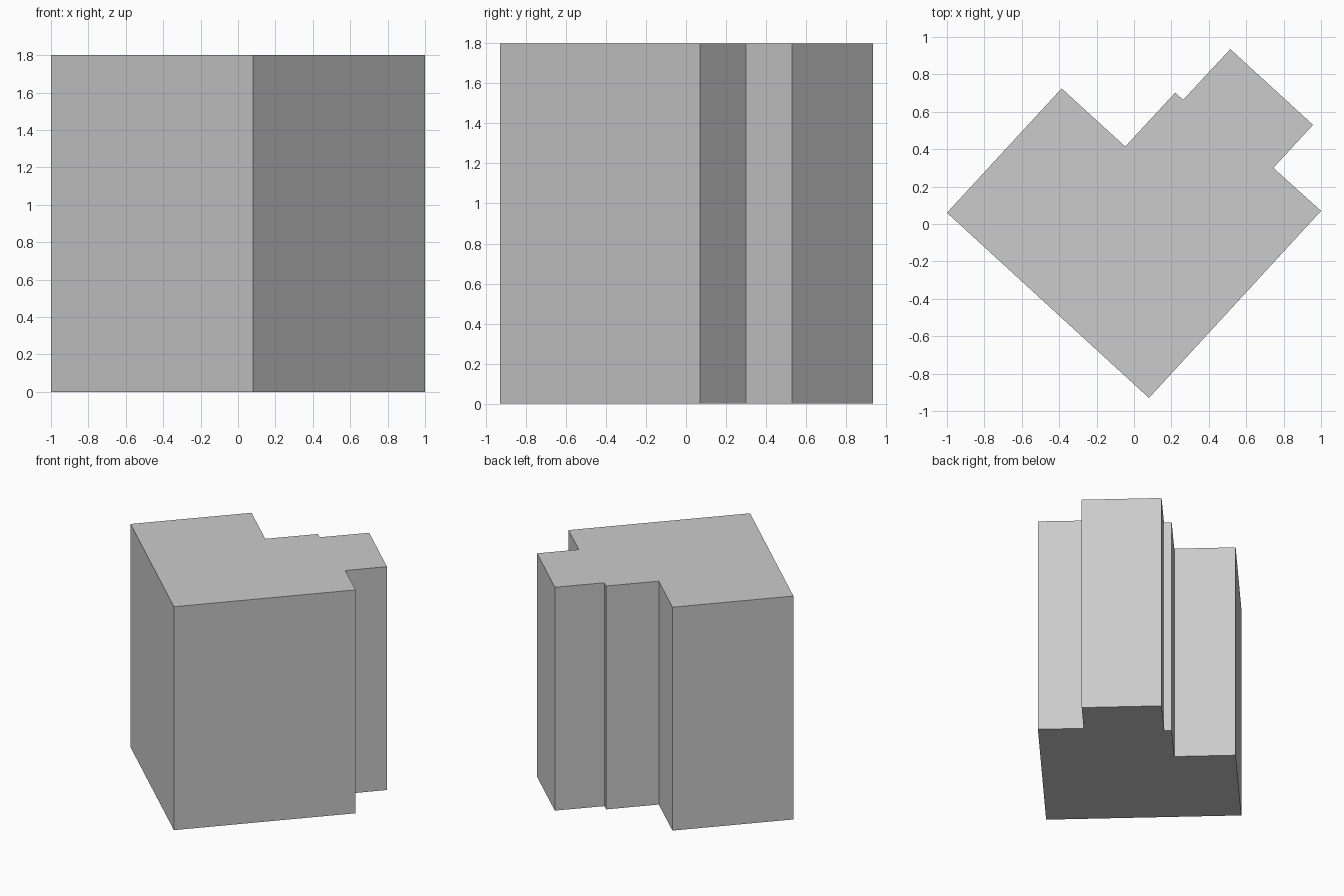
import bpy
import bmesh

cube = bpy.data.objects.get("Cube")
if cube:
    bpy.data.objects.remove(cube, do_unlink=True)

HEIGHT = 1.8

# Plain grey material
grey = bpy.data.materials.new("plain_grey")
grey.use_nodes = True
colour = (0.6, 0.6, 0.6, 1)
grey.diffuse_color = colour
grey.node_tree.nodes["Principled BSDF"].inputs["Base Color"].default_value = colour

# Building footprint, counter-clockwise from the left corner
footprint = [
    (-1.0, 0.06), (0.08, -0.93), (1.0, 0.07), (0.745, 0.3), (0.957, 0.53),
    (0.515, 0.935), (0.263, 0.664), (0.22, 0.702), (-0.047, 0.414), (-0.387, 0.725),
]


def extrude_profile(name, points, height, material):
    bm = bmesh.new()
    base = bm.faces.new([bm.verts.new((x, y, 0)) for x, y in points])
    result = bmesh.ops.extrude_face_region(bm, geom=[base], use_keep_orig=True)
    top = [g for g in result["geom"] if isinstance(g, bmesh.types.BMVert)]
    bmesh.ops.translate(bm, verts=top, vec=(0, 0, height))
    bmesh.ops.recalc_face_normals(bm, faces=bm.faces)
    mesh = bpy.data.meshes.new(name)
    bm.to_mesh(mesh)
    bm.free()
    mesh.materials.append(material)
    obj = bpy.data.objects.new(name, mesh)
    bpy.context.collection.objects.link(obj)
    return obj


# Building block with flat roof and closed floor
extrude_profile("building_block", footprint, HEIGHT, grey)
